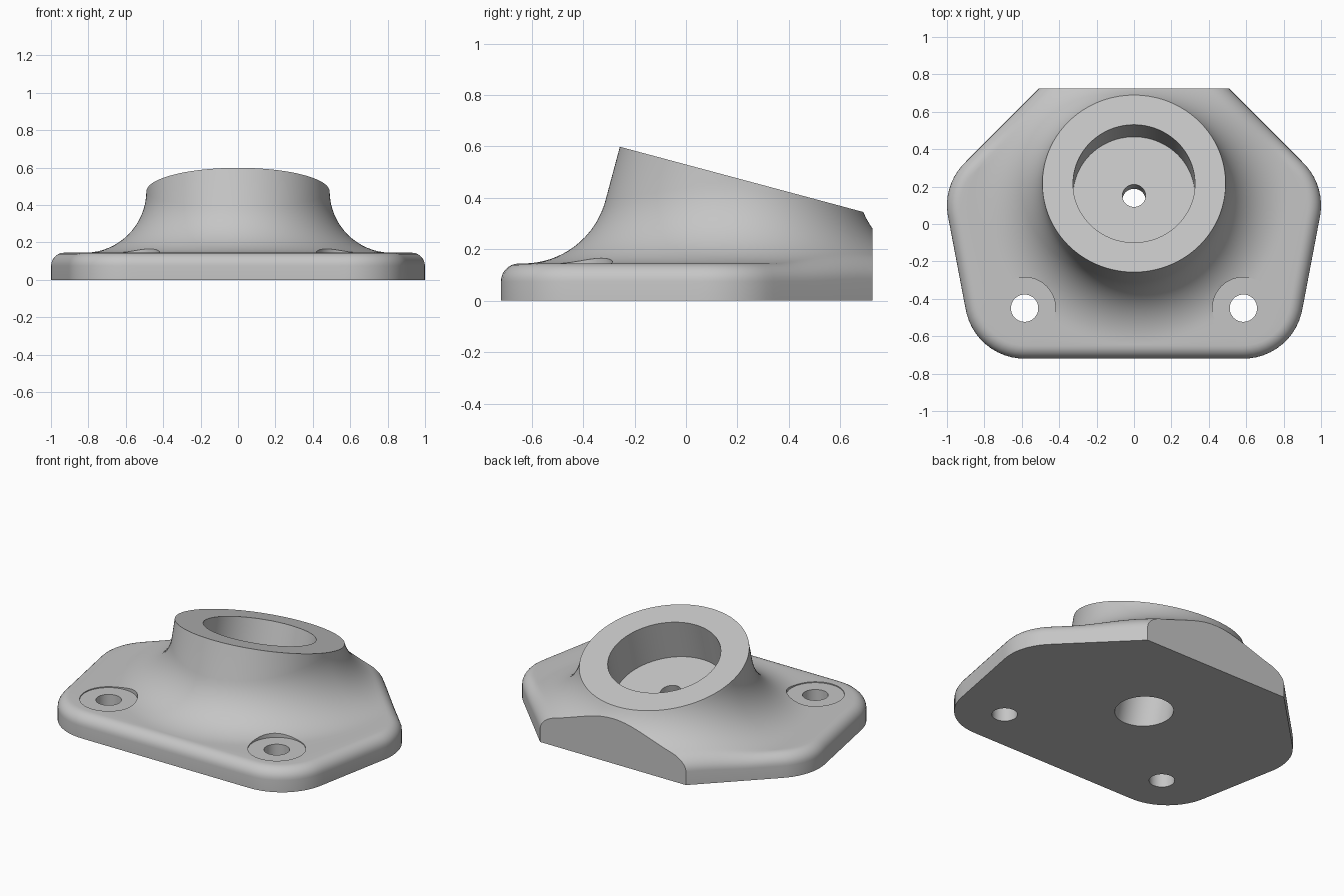
import bpy, bmesh
from math import sin, cos, pi, radians, hypot, atan2, asin, sqrt
from mathutils import Vector

cube = bpy.data.objects.get("Cube")
if cube:
    bpy.data.objects.remove(cube, do_unlink=True)

TILT = radians(15)
AXIS = Vector((0, sin(TILT), cos(TILT)))       # collar axis
SIDE = Vector((0, cos(TILT), -sin(TILT)))
RIM_CENTRE = Vector((0, 0.216, 0.472))
RIM_R = 0.49
PLATE_Z, FLARE_R, EDGE_R, CORNER_R = 0.145, 0.33, 0.07, 0.32
BACK_Y = 0.725
COLUMNS = 192
# Corner centres of the rounded plate outline (the point at the back is cut off)
CORE = [Vector(p) for p in
        ((-0.585, -0.4), (0.585, -0.4), (0.68, 0.1), (0, 0.78), (-0.68, 0.1))]


def inset(p):
    """Distance from the plate outline inwards."""
    p = Vector((p.x, p.y))
    best, inside = 9.0, True
    for a, b in zip(CORE, CORE[1:] + CORE[:1]):
        e, v = b - a, p - a
        if e.x * v.y - e.y * v.x < 0:
            inside = False
        k = max(0, min(1, v.dot(e) / e.dot(e)))
        best = min(best, (v - e * k).length)
    return CORNER_R if inside else CORNER_R - best


def column(phi):
    """Profile from the collar rim down the flare, over the plate edge to the floor."""
    n = Vector((cos(phi), 0, 0)) + SIDE * sin(phi)
    rim = RIM_CENTRE + n * RIM_R
    top = PLATE_Z + FLARE_R
    s = (rim.z + FLARE_R * n.z - top) / AXIS.z
    if s >= 0:                                  # flare tangent to the collar wall
        start, d = rim - AXIS * s, n
    else:                                       # flare starts at the rim itself
        a = asin((top - rim.z) / FLARE_R / hypot(n.z, AXIS.z)) - atan2(n.z, AXIS.z)
        start, d = rim, n * cos(a) + AXIS * sin(a)
    centre = start + d * FLARE_R
    down = Vector((0, 0, -1))
    angle = (-d).angle(down)
    out = Vector((d.x, d.y, 0)).normalized()

    def at(t):
        if t > 1:
            return centre + down * FLARE_R + out * (t - 1)
        w = (-d * sin((1 - t) * angle) + down * sin(t * angle)) / sin(angle)
        return centre + w * FLARE_R

    def solve(target):
        lo, hi = 0.0, 3.0
        for _ in range(32):
            mid = (lo + hi) / 2
            if inset(at(mid)) > target:
                lo = mid
            else:
                hi = mid
        return lo

    edge = solve(EDGE_R)
    arc = min(1, edge)
    pts = [rim] + [at(arc * i / 16) for i in range(17)]
    pts += [at(arc + (edge - arc) * i / 3) for i in (1, 2, 3)]
    for i in range(1, 8):                       # rounded plate edge
        a = i / 7 * pi / 2
        p = at(solve(EDGE_R * (1 - sin(a))))
        pts.append(p - Vector((0, 0, EDGE_R * (1 - cos(a)))))
    pts.append(Vector((pts[-1].x, pts[-1].y, 0)))
    return pts


# Body: plate, flare and collar as one skin
bm = bmesh.new()
cols = [[bm.verts.new(p) for p in column(2 * pi * i / COLUMNS)] for i in range(COLUMNS)]
for a, b in zip(cols, cols[1:] + cols[:1]):
    for j in range(len(a) - 1):
        bm.faces.new((a[j], a[j + 1], b[j + 1], b[j]))
bm.faces.new([c[0] for c in cols])
bm.faces.new([c[-1] for c in reversed(cols)])
bmesh.ops.remove_doubles(bm, verts=bm.verts, dist=0.00005)

# Flat back
bmesh.ops.bisect_plane(bm, geom=bm.verts[:] + bm.edges[:] + bm.faces[:],
                       plane_co=(0, BACK_Y, 0), plane_no=(0, 1, 0), clear_outer=True)
bmesh.ops.holes_fill(bm, edges=[e for e in bm.edges if e.is_boundary], sides=0)
bmesh.ops.recalc_face_normals(bm, faces=bm.faces)
mesh = bpy.data.meshes.new("angled_mount")
bm.to_mesh(mesh)
bm.free()
body = bpy.data.objects.new("angled_mount", mesh)
bpy.context.collection.objects.link(body)

# Material
grey = bpy.data.materials.new("light_grey")
grey.use_nodes = True
colour = (0.56, 0.56, 0.56, 1)
grey.diffuse_color = colour
for node in grey.node_tree.nodes:
    if node.type == 'BSDF_PRINCIPLED':
        node.inputs["Base Color"].default_value = colour
mesh.materials.append(grey)


def drill(start, direction, radius, length):
    """Cut a round hole from start along direction."""
    tilt = atan2(-direction.y, direction.z)
    bpy.ops.mesh.primitive_cylinder_add(vertices=96, radius=radius, depth=length,
                                        location=start + direction * length / 2,
                                        rotation=(tilt, 0, 0))
    cutter = bpy.context.object
    cutter.name = "hole_cutter"
    cutter.hide_render = True
    mod = body.modifiers.new("hole", 'BOOLEAN')
    mod.operation, mod.solver, mod.object = 'DIFFERENCE', 'EXACT', cutter
    bpy.ops.object.select_all(action='DESELECT')
    body.select_set(True)
    bpy.context.view_layer.objects.active = body
    bpy.ops.object.modifier_apply(modifier=mod.name)
    bpy.data.objects.remove(cutter, do_unlink=True)


# Socket, wire hole and underside recess along the collar axis
drill(RIM_CENTRE - AXIS * 0.25, AXIS, 0.326, 0.6)
drill(RIM_CENTRE - AXIS * 0.45, AXIS, 0.062, 0.4)
drill(RIM_CENTRE - AXIS * 0.84, AXIS, 0.165, 0.5)

# Screw holes with spot faces
UP = Vector((0, 0, 1))
for x in (-0.585, 0.585):
    drill(Vector((x, -0.45, 0.139)), UP, 0.165, 0.5)
    drill(Vector((x, -0.45, -0.1)), UP, 0.073, 0.5)

bpy.ops.object.shade_smooth_by_angle(angle=radians(30))
